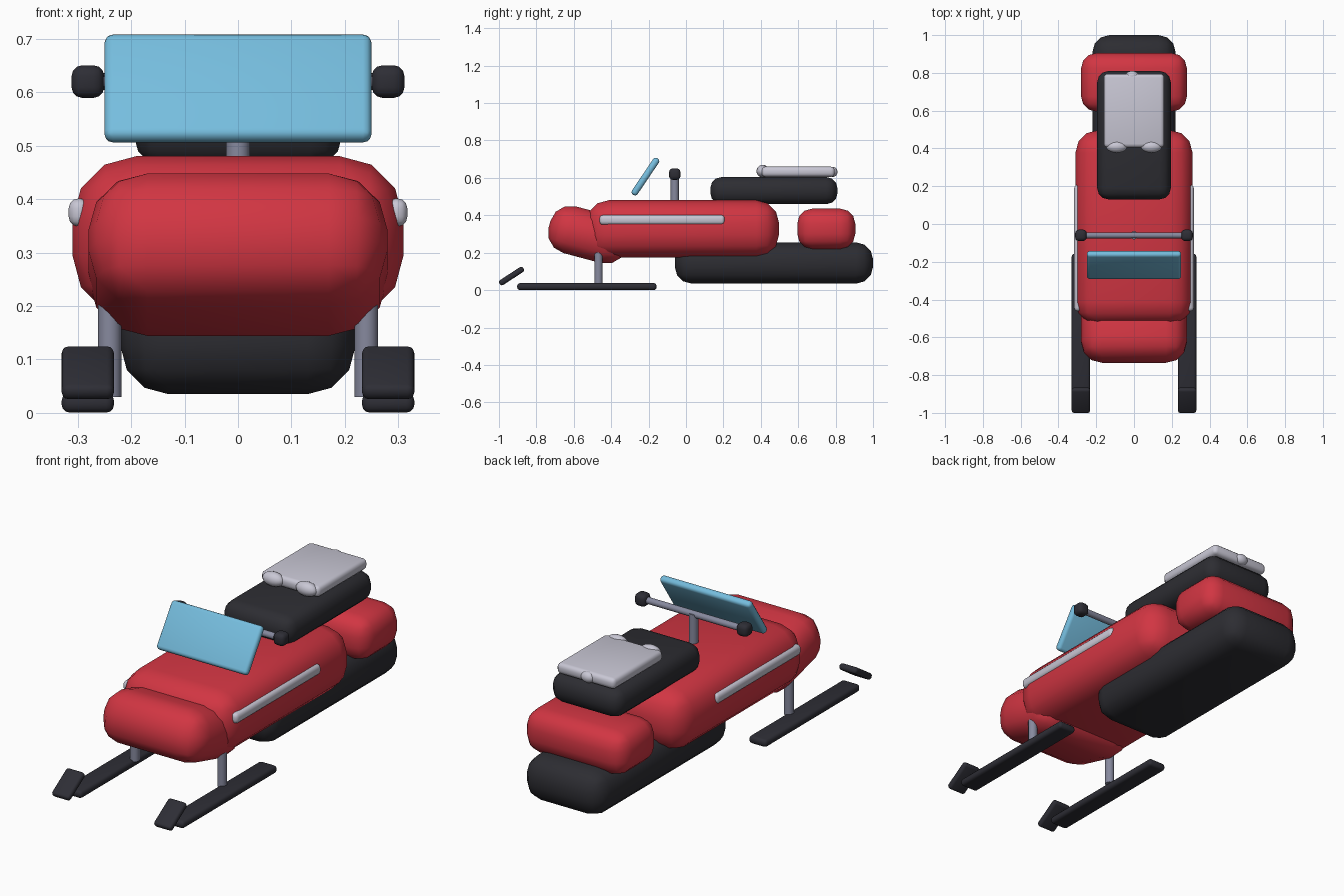
import bpy, bmesh, math
from mathutils import Matrix, Vector

if "Cube" in bpy.data.objects:
    bpy.data.objects.remove(bpy.data.objects["Cube"])


def material(name, rgb):
    m = bpy.data.materials.new(name)
    m.diffuse_color = (*rgb, 1)
    m.use_nodes = True
    m.node_tree.nodes["Principled BSDF"].inputs["Base Color"].default_value = m.diffuse_color
    return m


RED = material("red paint", (0.64, 0.036, 0.055))
BLACK = material("black rubber", (0.026, 0.026, 0.032))
DARK = material("dark ski plastic", (0.027, 0.027, 0.036))
SILVER = material("silver trim", (0.58, 0.57, 0.66))
STEEL = material("grey steel", (0.24, 0.25, 0.34))
BLUE = material("blue screen", (0.18, 0.51, 0.73))


def finish(name, bm, mat, loc, tilt=0.0, sharp=math.pi):
    """Turn a bmesh into a smooth-shaded object tilted about x."""
    bm.transform(Matrix.Translation(Vector(loc)) @ Matrix.Rotation(math.radians(tilt), 4, 'X'))
    bmesh.ops.recalc_face_normals(bm, faces=bm.faces[:])
    for f in bm.faces:
        f.smooth = True
    for e in bm.edges:
        if len(e.link_faces) == 2 and e.calc_face_angle() > sharp:
            e.smooth = False
    me = bpy.data.meshes.new(name)
    bm.to_mesh(me)
    bm.free()
    me.materials.append(mat)
    ob = bpy.data.objects.new(name, me)
    bpy.context.collection.objects.link(ob)
    return ob


def rounded_box(name, mat, loc, size, bevel, tilt=0.0):
    bm = bmesh.new()
    bmesh.ops.create_cube(bm, size=1)
    bmesh.ops.scale(bm, vec=size, verts=bm.verts[:])
    bmesh.ops.bevel(bm, geom=bm.edges[:], offset=bevel, offset_type='OFFSET',
                    segments=3, profile=0.5, affect='EDGES', clamp_overlap=True)
    return finish(name, bm, mat, loc, tilt)


def rod(name, mat, loc, radius, length, along_x=False):
    bm = bmesh.new()
    bmesh.ops.create_cone(bm, cap_ends=True, segments=16, radius1=radius, radius2=radius, depth=length)
    if along_x:
        bm.transform(Matrix.Rotation(math.pi / 2, 4, 'Y'))
    return finish(name, bm, mat, loc, sharp=math.radians(50))


def ball(name, mat, loc, radii):
    bm = bmesh.new()
    bmesh.ops.create_uvsphere(bm, u_segments=20, v_segments=12, radius=1)
    bmesh.ops.scale(bm, vec=radii, verts=bm.verts[:])
    return finish(name, bm, mat, loc)


# Main shell
rounded_box("body", RED, (0, -0.018, 0.328), (0.62, 1.03, 0.305), 0.12)
rounded_box("hood", RED, (0, -0.522, 0.296), (0.56, 0.43, 0.258), 0.11, -15)
rounded_box("rear_cowl", RED, (0, 0.75, 0.328), (0.56, 0.31, 0.215), 0.08)
rounded_box("drive_track", BLACK, (0, 0.47, 0.145), (0.44, 1.06, 0.22), 0.09)

# Seat and luggage rack
rounded_box("seat", BLACK, (0, 0.47, 0.532), (0.39, 0.68, 0.145), 0.06)
rounded_box("rack_plate", SILVER, (0, 0.6, 0.633), (0.32, 0.39, 0.054), 0.02)
for side in (-1, 1):
    ball("rack_front_knob", SILVER, (0.092 * side, 0.41, 0.636), (0.056, 0.033, 0.034))
ball("rack_rear_knob", SILVER, (-0.01, 0.785, 0.632), (0.036, 0.025, 0.027))

# Windscreen and steering
rounded_box("windscreen", BLUE, (0, -0.217, 0.607), (0.5, 0.036, 0.234), 0.016, -34)
rod("steering_post", STEEL, (0, -0.06, 0.53), 0.022, 0.19)
rod("handlebar", STEEL, (0, -0.06, 0.62), 0.016, 0.54, True)

# Parts repeated on both sides
for side, label in ((-1, "left"), (1, "right")):
    rounded_box(label + "_grip", DARK, (0.281 * side, -0.06, 0.62), (0.061, 0.061, 0.061), 0.02)
    rounded_box(label + "_side_trim", SILVER, (0.297 * side, -0.127, 0.375), (0.04, 0.67, 0.053), 0.019)
    rod(label + "_ski_strut", STEEL, (0.24 * side, -0.468, 0.14), 0.022, 0.22)
    rounded_box(label + "_ski", DARK, (0.281 * side, -0.53, 0.019), (0.098, 0.745, 0.037), 0.015)
    rounded_box(label + "_ski_tip", DARK, (0.281 * side, -0.933, 0.075), (0.098, 0.152, 0.031), 0.013, 33)
